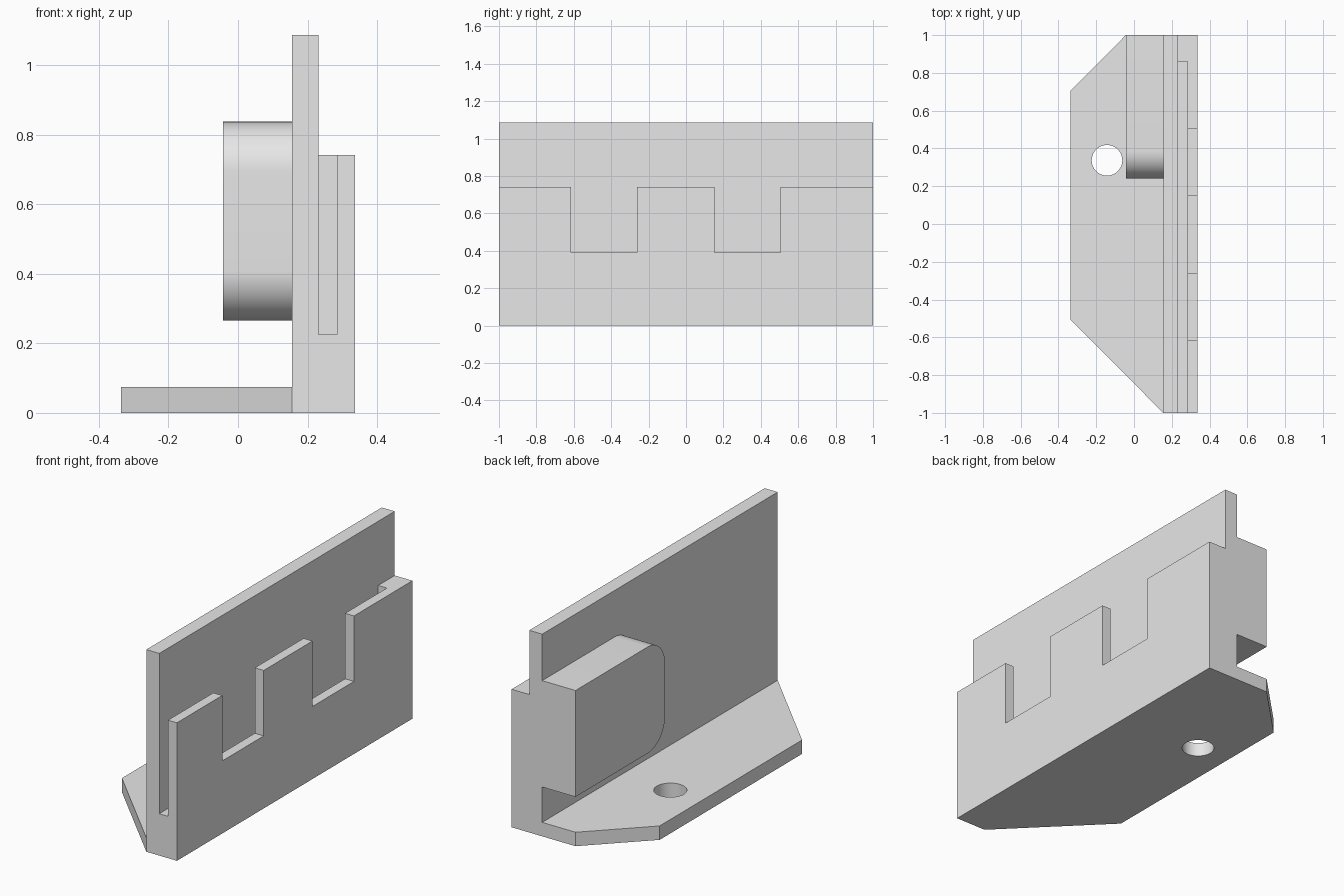
import bpy, bmesh, math
from mathutils import Vector

if "Cube" in bpy.data.objects:
    bpy.data.objects.remove(bpy.data.objects["Cube"], do_unlink=True)

grey = bpy.data.materials.new("light grey")
grey.use_nodes = True
grey.diffuse_color = (0.8, 0.8, 0.8, 1)
grey.node_tree.nodes["Principled BSDF"].inputs["Base Color"].default_value = (0.8, 0.8, 0.8, 1)


def prism(name, points, offset):
    """Extrude a closed outline of 3D points along an offset."""
    bm = bmesh.new()
    face = bm.faces.new([bm.verts.new(p) for p in points])
    new = bmesh.ops.extrude_face_region(bm, geom=[face])["geom"]
    verts = [v for v in new if isinstance(v, bmesh.types.BMVert)]
    bmesh.ops.translate(bm, verts=verts, vec=Vector(offset))
    bmesh.ops.recalc_face_normals(bm, faces=bm.faces)
    mesh = bpy.data.meshes.new(name)
    bm.to_mesh(mesh)
    bm.free()
    mesh.materials.append(grey)
    obj = bpy.data.objects.new(name, mesh)
    bpy.context.collection.objects.link(obj)
    return obj


def box(name, x, y, z):
    outline = [(x[0], y[0], z[0]), (x[1], y[0], z[0]), (x[1], y[1], z[0]), (x[0], y[1], z[0])]
    return prism(name, outline, (0, 0, z[1] - z[0]))


def combine(target, tool, operation):
    """Apply a boolean and remove the tool object."""
    mod = target.modifiers.new(operation, "BOOLEAN")
    mod.operation, mod.solver, mod.object = operation, "EXACT", tool
    graph = bpy.context.evaluated_depsgraph_get()
    mesh = bpy.data.meshes.new_from_object(target.evaluated_get(graph))
    target.modifiers.clear()
    target.data = mesh
    bpy.data.objects.remove(tool, do_unlink=True)


# Upright wall with a lower, thicker front step
wall_x, step_x, slot_x, face_x = 0.155, 0.232, 0.284, 0.337
step_z, top_z = 0.742, 1.087
section = [(wall_x, 0), (face_x, 0), (face_x, step_z), (step_x, step_z), (step_x, top_z), (wall_x, top_z)]
bracket = prism("bracket", [(x, -1, z) for x, z in section], (0, 2, 0))

# Slot behind the face plate, closed at the far end
combine(bracket, box("slot", (step_x, slot_x), (-1.2, 0.86), (0.225, 0.95)), "DIFFERENCE")

# Two notches in the face plate
for y in (-0.615, 0.152):
    combine(bracket, box("notch", (0.26, 0.5), (y, y + 0.352), (0.39, 0.95)), "DIFFERENCE")

# Foot plate with slanted corners
foot = [(wall_x, -1), (wall_x, 1), (-0.043, 1), (-face_x, 0.705), (-face_x, -0.505)]
combine(bracket, prism("foot", [(x, y, 0) for x, y in foot], (0, 0, 0.075)), "UNION")

# Boss on the back of the wall, with two rounded corners
y0, y1, z0, z1, r = 0.24, 1.0, 0.265, 0.837, 0.145
outline = [(y1, z0), (y1, z1)]
for cz, start in ((z1 - r, 90), (z0 + r, 180)):
    for i in range(17):
        a = math.radians(start + 90 * i / 16)
        outline.append((y0 + r + r * math.cos(a), cz + r * math.sin(a)))
combine(bracket, prism("boss", [(-0.043, y, z) for y, z in outline], (wall_x + 0.043, 0, 0)), "UNION")

# Screw hole through the foot
turn = [math.tau * i / 48 for i in range(48)]
ring = [(-0.143 + 0.081 * math.cos(a), 0.337 + 0.081 * math.sin(a), -0.1) for a in turn]
combine(bracket, prism("screw_hole", ring, (0, 0, 0.3)), "DIFFERENCE")

# Merge flat seams, then smooth the rounded surfaces only
bm = bmesh.new()
bm.from_mesh(bracket.data)
bmesh.ops.remove_doubles(bm, verts=bm.verts, dist=0.0001)
bmesh.ops.dissolve_limit(bm, angle_limit=math.radians(0.5), verts=bm.verts, edges=bm.edges)
bm.to_mesh(bracket.data)
bm.free()
bpy.ops.object.select_all(action="DESELECT")
bracket.select_set(True)
bpy.context.view_layer.objects.active = bracket
bpy.ops.object.shade_smooth_by_angle(angle=math.radians(30))
